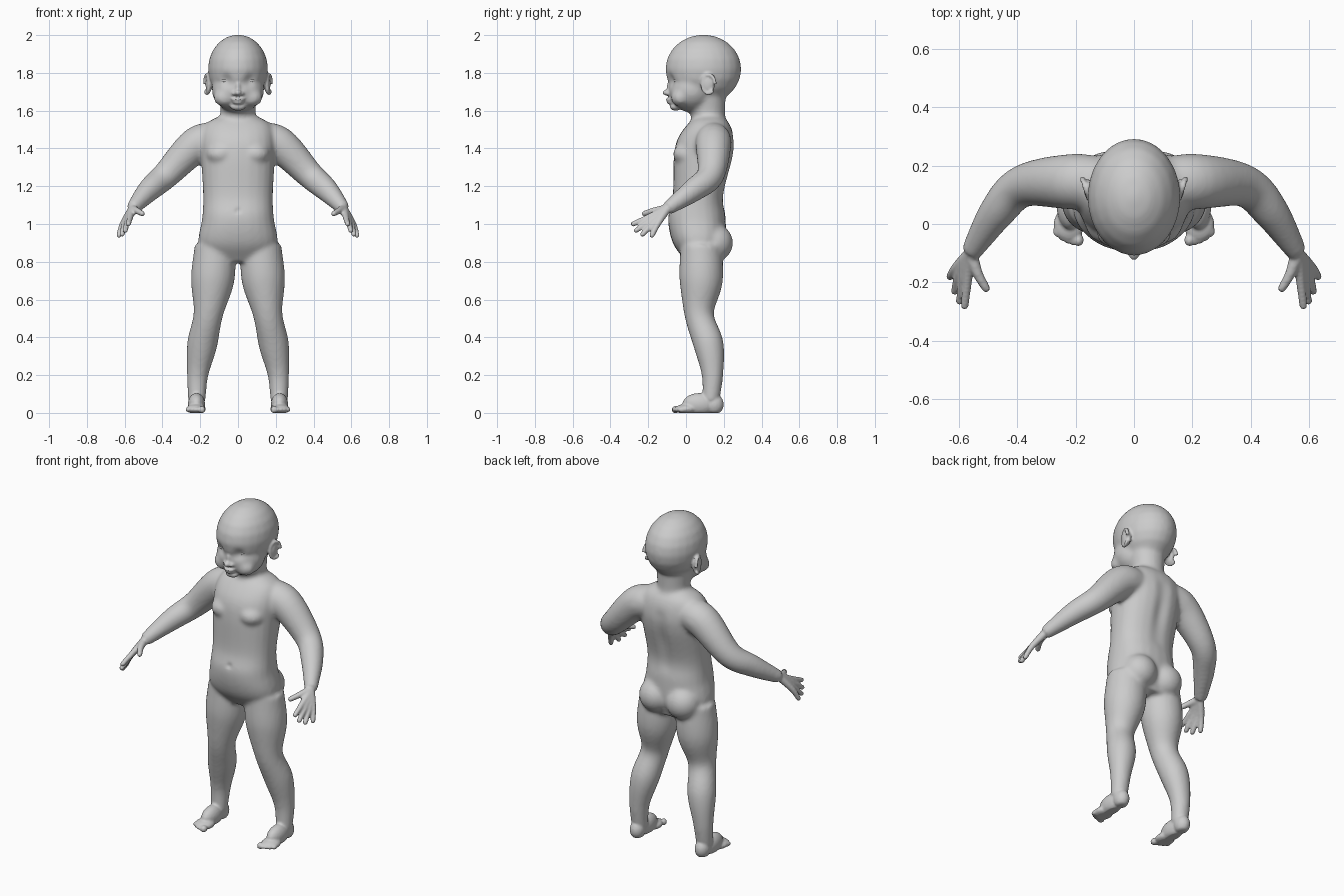
import bpy, bmesh, math
from mathutils import Vector

if "Cube" in bpy.data.objects:
    bpy.data.objects.remove(bpy.data.objects["Cube"])

SIDES = {"left": 1, "right": -1}
ANGLES = [math.radians(degrees) for degrees in range(0, 360, 15)]
LATITUDES = [math.radians(degrees) for degrees in range(5, 180, 17)]


def make_material(name, value):
    material = bpy.data.materials.new(name)
    material.use_nodes = True
    colour = (value, value, value, 1)
    material.diffuse_color = colour
    material.node_tree.nodes["Principled BSDF"].inputs["Base Color"].default_value = colour
    return material


def spline(points, steps=6):
    """Smooth interpolation through a short list of sections."""
    points = [Vector(point) for point in points]
    points = [2 * points[0] - points[1], *points, 2 * points[-1] - points[-2]]
    result = []
    for a, b, c, d in zip(points, points[1:], points[2:], points[3:]):
        for step in range(steps):
            t = step / steps
            slope_in, slope_out = (c - a) / 2, (d - b) / 2
            result.append(b + slope_in * t + (3 * (c - b) - 2 * slope_in - slope_out) * t**2
                          + (2 * (b - c) + slope_in + slope_out) * t**3)
    return result + [points[-2]]


def loft(bm, rings):
    """Join rings of points into a closed skin."""
    rings = [[bm.verts.new(point) for point in ring] for ring in rings]
    for ring, after in zip(rings, rings[1:]):
        for k in range(len(ring)):
            bm.faces.new((ring[k - 1], ring[k], after[k], after[k - 1]))
    bm.faces.new(rings[0])
    bm.faces.new(rings[-1])


def squarish(value):
    return math.copysign(abs(value) ** 0.87, value)


def stack(bm, sections):
    """Level loft on the middle line from (height, half width, front, back)."""
    loft(bm, [[(width * squarish(math.cos(a)),
                (front + back) / 2 + (back - front) / 2 * squarish(math.sin(a)), height)
               for a in ANGLES] for height, width, front, back in spline(sections)])


def tube(bm, sections, side):
    """Round limb along a path of (x, y, z, radius), mirrored by side."""
    path = spline(sections)
    centres = [point.to_3d() for point in path]
    across, rings = None, []
    for i, point in enumerate(path):
        along = (centres[min(i + 1, len(path) - 1)] - centres[max(i - 1, 0)]).normalized()
        across = across or along.orthogonal()
        across = (across - along * across.dot(along)).normalized()
        other = along.cross(across)
        ring = [centres[i] + point.w * (across * math.cos(a) + other * math.sin(a)) for a in ANGLES]
        rings.append([(p.x * side, p.y, p.z) for p in ring])
    loft(bm, rings)


def ball(bm, centre, size, side=1):
    (x, y, z), (width, depth, height) = centre, size
    loft(bm, [[(side * (x + width * math.sin(b) * math.cos(a)),
                y + depth * math.sin(b) * math.sin(a),
                z + height * math.cos(b)) for a in ANGLES] for b in LATITUDES])


def finger(bm, wrist, knuckle, tip, radius, side):
    tube(bm, [(*wrist, radius * 1.5), (*knuckle, radius * 1.1), (*tip, radius * .9)], side)
    ball(bm, tip, [radius * .9] * 3, side)


def to_mesh(bm, name):
    bm.normal_update()
    bmesh.ops.recalc_face_normals(bm, faces=bm.faces)
    mesh = bpy.data.meshes.new(name)
    bm.to_mesh(mesh)
    bm.free()
    return mesh


def fuse(bm, voxel, rounds):
    """Fuse overlapping parts into one soft skin."""
    helper = bpy.data.objects.new("parts", to_mesh(bm, "parts"))
    bpy.context.scene.collection.objects.link(helper)
    remesh = helper.modifiers.new("fuse", "REMESH")
    remesh.mode, remesh.voxel_size = "VOXEL", voxel
    soften = helper.modifiers.new("soften", "SMOOTH")
    soften.factor, soften.iterations = .5, rounds
    depsgraph = bpy.context.evaluated_depsgraph_get()
    fused = bpy.data.meshes.new_from_object(helper.evaluated_get(depsgraph))
    bpy.data.objects.remove(helper)
    return fused


def press(bm, centre, radius, depth):
    """Sink a soft hollow towards the middle of the body."""
    centre = Vector(centre)
    for vert in bm.verts:
        distance = (vert.co - centre).length / radius
        if distance < 3:
            vert.co.y -= math.copysign(depth, centre.y) * math.exp(-distance**2)


def place(name, mesh, material):
    item = bpy.data.objects.new(name, mesh)
    bpy.context.scene.collection.objects.link(item)
    mesh.materials.clear()
    mesh.materials.append(material)
    mesh.shade_smooth()


grey = make_material("plain grey", .6)

# Torso
bm = bmesh.new()
stack(bm, [(.8, .16, 0, .18), (.9, .21, -.07, .21), (1.03, .19, -.095, .21),
           (1.15, .185, -.07, .2), (1.35, .195, -.065, .25), (1.45, .195, -.045, .255),
           (1.53, .17, .01, .23), (1.58, .08, .07, .18)])

# Neck, skull and jaw
tube(bm, [(0, .14, 1.45, .1), (0, .12, 1.55, .09), (0, .11, 1.67, .1)], 1)
ball(bm, (0, .092, 1.82), (.16, .202, .183))
ball(bm, (0, .03, 1.71), (.14, .125, .12))

for side in SIDES.values():
    # Buttock, chest and cheek
    ball(bm, (.09, .15, .9), (.1, .1, .1), side)
    ball(bm, (.09, .01, 1.37), (.08, .08, .06), side)
    ball(bm, (.07, -.03, 1.67), (.06, .05, .05), side)
    # Arm
    tube(bm, [(.1, .14, 1.45, .09), (.22, .145, 1.42, .095), (.38, .13, 1.26, .073),
              (.47, .04, 1.18, .062), (.56, -.1, 1.08, .036)], side)
    # Leg
    tube(bm, [(.12, .08, .88, .11), (.135, .08, .7, .115), (.158, .07, .52, .078),
              (.19, .12, .36, .08), (.214, .14, .2, .057), (.218, .13, .05, .045)], side)

body = fuse(bm, .012, 6)

# Hollows of the eye sockets, navel and spine
bm = bmesh.new()
bm.from_mesh(body)
for side in SIDES.values():
    press(bm, (.065 * side, -.09, 1.76), .03, .018)
press(bm, (0, -.09, 1.07), .013, .012)
for step in range(9):
    press(bm, (0, .23, 1.12 + .04 * step), .035, .009)

# Nose, lips and chin
ball(bm, (0, -.095, 1.695), (.02, .03, .017))
ball(bm, (0, -.085, 1.72), (.014, .018, .04))
ball(bm, (0, -.085, 1.66), (.035, .023, .009))
ball(bm, (0, -.08, 1.643), (.03, .023, .009))
ball(bm, (0, -.055, 1.62), (.04, .03, .02))

wrist = Vector((.56, -.1, 1.08))
knuckles = Vector((.57, -.19, 1.04)), Vector((.61, -.15, 1))
tips = Vector((.58, -.28, 1)), Vector((.63, -.18, .94))
for side in SIDES.values():
    ball(bm, (.02, -.088, 1.69), (.014, .018, .011), side)
    # Ear plate and rim
    ball(bm, (.155, .12, 1.74), (.017, .034, .05), side)
    tube(bm, [(.165 + .012 * math.cos(a), .12 + .035 * math.cos(a), 1.74 + .05 * math.sin(a), .009)
              for a in ANGLES[::3]], side)
    # Thumb, then fingers from index to little
    finger(bm, wrist, (.535, -.17, 1.07), (.507, -.22, 1.055), .016, side)
    for i in range(4):
        reach = Vector((0, -.02, -.017)) * math.sin(math.pi * i / 3)
        finger(bm, wrist, knuckles[0].lerp(knuckles[1], i / 3),
               tips[0].lerp(tips[1], i / 3) + reach, .015, side)
    # Heel, instep, sole and toes
    ball(bm, (.218, .15, .045), (.043, .05, .055), side)
    ball(bm, (.22, .07, .045), (.046, .09, .06), side)
    ball(bm, (.222, 0, .02), (.053, .06, .027), side)
    for i in range(5):
        width = .011 if i else .018
        ball(bm, (.19 + .019 * i, -.055 + .002 * i * i, .017), (width, .022, width + .002), side)

# Stand the feet flat on the floor
for vert in bm.verts:
    vert.co.z = max(vert.co.z, 0)
place("body", fuse(bm, .007, 2), grey)

# Eyes
for name, side in SIDES.items():
    bm = bmesh.new()
    ball(bm, (.065, -.045, 1.76), (.03, .02, .013), side)
    place(name + "_eye", to_mesh(bm, name + "_eye"), grey)
